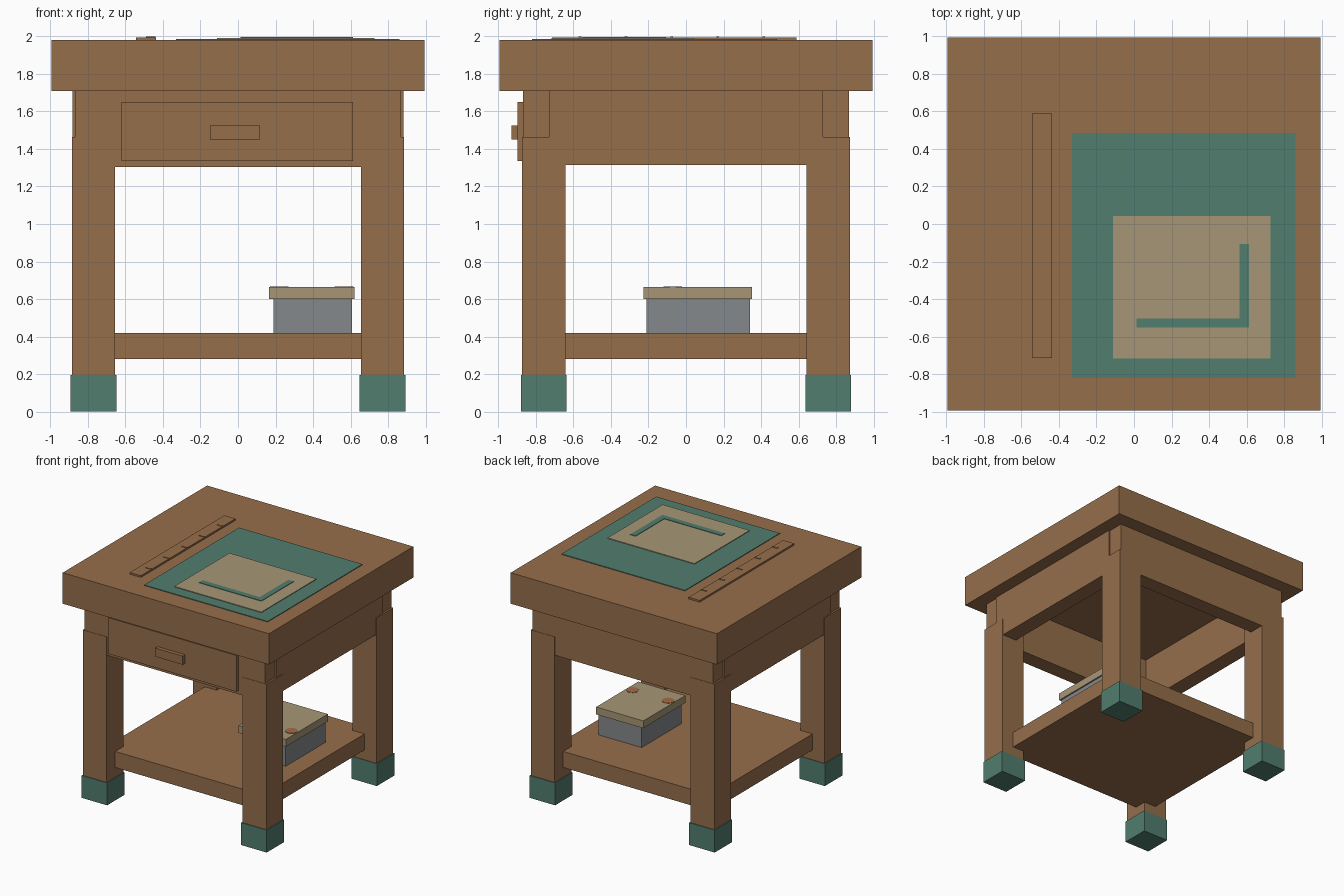
import bpy
import bmesh

cube = bpy.data.objects.get("Cube")
if cube:
    bpy.data.objects.remove(cube, do_unlink=True)


def material(name, rgb):
    """Flat material from 0-255 display values."""
    lin = [((c / 255 + 0.055) / 1.055) ** 2.4 for c in rgb] + [1.0]
    m = bpy.data.materials.new(name)
    m.use_nodes = True
    m.diffuse_color = lin
    m.node_tree.nodes["Principled BSDF"].inputs["Base Color"].default_value = lin
    return m


wood = material("brown wood", (150, 110, 75))
teal = material("muted teal", (82, 125, 110))
tan = material("pale tan", (166, 150, 118))
grey = material("slate grey", (132, 136, 139))
rust = material("rust brown", (165, 108, 70))


def finish(name, bm, mat):
    mesh = bpy.data.meshes.new(name)
    bm.to_mesh(mesh)
    bm.free()
    mesh.materials.append(mat)
    obj = bpy.data.objects.new(name, mesh)
    bpy.context.collection.objects.link(obj)
    return obj


def box(name, xs, ys, zs, mat):
    """Box between the given pairs of limits."""
    bm = bmesh.new()
    bmesh.ops.create_cube(bm, size=1)
    for v in bm.verts:
        v.co = [lim[0] if c < 0 else lim[1] for c, lim in zip(v.co, (xs, ys, zs))]
    return finish(name, bm, mat)


def mirrored(a, b, s):
    return sorted((a * s, b * s))


# Table top and lower shelf
TOP = 1.98
box("table_top", (-0.995, 0.995), (-0.995, 0.995), (1.71, TOP), wood)
box("lower_shelf", (-0.77, 0.77), (-0.755, 0.755), (0.28, 0.42), wood)

# Legs with coloured feet
for sx, side in ((-1, "right"), (1, "left")):
    for sy, end in ((-1, "front"), (1, "back")):
        box(f"{end}_{side}_leg", mirrored(0.656, 0.886, sx),
            mirrored(0.643, 0.873, sy), (0.19, 1.463), wood)
        box(f"{end}_{side}_foot", mirrored(0.647, 0.893, sx),
            mirrored(0.638, 0.88, sy), (0, 0.195), teal)

# Apron boards: the side boards stand slightly proud of the end boards
for s, end, side in ((-1, "front", "right"), (1, "back", "left")):
    box(f"{end}_apron", (-0.87, 0.87), mirrored(0.73, 0.87, s), (1.303, 1.71), wood)
    box(f"{side}_apron", mirrored(0.74, 0.881, s), (-0.73, 0.73), (1.314, 1.71), wood)

# Drawer
box("drawer_front", (-0.62, 0.612), (-0.897, -0.86), (1.335, 1.65), wood)
box("drawer_handle", (-0.148, 0.118), (-0.93, -0.89), (1.45, 1.525), wood)

# Mat, sheet and angle mark on the table top
box("mat", (-0.33, 0.862), (-0.822, 0.485), (TOP, 1.986), teal)
box("sheet", (-0.112, 0.728), (-0.718, 0.042), (1.986, 1.992), tan)
box("mark_long_arm", (0.012, 0.613), (-0.553, -0.503), (1.992, 1.996), teal)
box("mark_short_arm", (0.562, 0.613), (-0.503, -0.107), (1.992, 1.996), teal)

# Ruler with raised ticks
box("ruler", (-0.545, -0.438), (-0.713, 0.59), (TOP, 1.995), wood)
for i in range(5):
    y = -0.565 + 0.245 * i
    box(f"ruler_tick_{i + 1}", (-0.49, -0.44), (y - 0.007, y + 0.007), (1.995, 2.0), wood)

# Storage box on the shelf
box("storage_box", (0.19, 0.607), (-0.21, 0.34), (0.42, 0.605), grey)
box("box_lid", (0.165, 0.62), (-0.227, 0.353), (0.6, 0.664), tan)

# Round spots on the lid
for x, side in ((0.22, "right"), (0.565, "left")):
    bm = bmesh.new()
    bmesh.ops.create_cone(bm, cap_ends=True, segments=16, radius1=0.05, radius2=0.05, depth=0.004)
    bmesh.ops.translate(bm, verts=bm.verts, vec=(x, -0.07, 0.665))
    finish(f"{side}_lid_spot", bm, rust)
